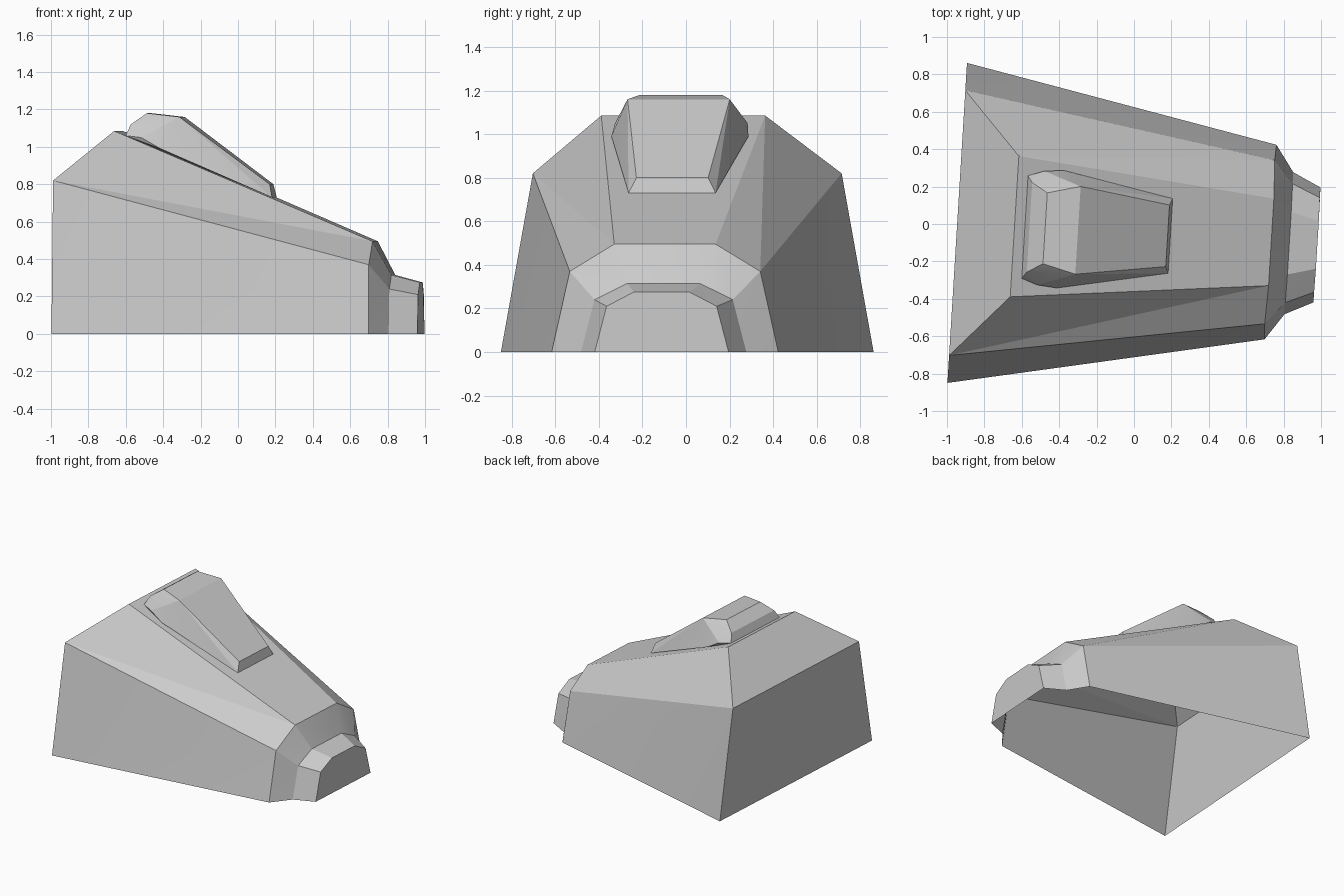
import bpy, bmesh, math
from mathutils import Matrix

if "Cube" in bpy.data.objects:
    bpy.data.objects.remove(bpy.data.objects["Cube"])

grey = bpy.data.materials.new("plain grey")
grey.use_nodes = True
colour = (0.6, 0.6, 0.6, 1)
grey.diffuse_color = colour
grey.node_tree.nodes["Principled BSDF"].inputs["Base Color"].default_value = colour

# The whole body is turned slightly about the vertical
TURN = Matrix.Translation((0, -0.052, 0)) @ Matrix.Rotation(math.radians(-3.5), 4, 'Z')


def finish(name, bm):
    bmesh.ops.recalc_face_normals(bm, faces=bm.faces)
    mesh = bpy.data.meshes.new(name)
    bm.transform(TURN)
    bm.to_mesh(mesh)
    bm.free()
    mesh.materials.append(grey)
    obj = bpy.data.objects.new(name, mesh)
    bpy.context.collection.objects.link(obj)
    bpy.ops.object.select_all(action='DESELECT')
    obj.select_set(True)
    bpy.context.view_layer.objects.active = obj
    bpy.ops.object.shade_smooth_by_angle(angle=math.radians(15))
    return obj


# Tapered hull, open underneath: (x, half width, z) from the ground up
sections = [
    [(-0.947, 0.857, 0), (-0.947, 0.71, 0.82), (-0.64, 0.377, 1.085)],
    [(0.731, 0.521, 0), (0.727, 0.438, 0.37), (0.735, 0.233, 0.495)],
    [(0.83, 0.38, 0), (0.83, 0.318, 0.24), (0.832, 0.167, 0.315)],
    [(0.98, 0.308, 0), (0.98, 0.253, 0.21), (0.982, 0.128, 0.275)],
]
bm = bmesh.new()
rings = []
for half in sections:
    ring = [(x, -w, z) for x, w, z in half] + [(x, w, z) for x, w, z in reversed(half)]
    rings.append([bm.verts.new(p) for p in ring])
for a, b in zip(rings, rings[1:]):
    for i in range(5):
        if i == 2:
            bm.faces.new((a[2], a[3], b[3], b[2]))
        else:
            bm.faces.new((a[i], a[i + 1], b[i + 1]))
            bm.faces.new((a[i], b[i + 1], b[i]))
# Closed ends: sloping rear roof, rear wall and nose plate
r = rings[0]
bm.faces.new((r[0], r[1], r[4], r[5]))
bm.faces.new((r[1], r[2], r[3], r[4]))
bm.faces.new(rings[-1])
finish("hull", bm)

# Faceted canopy on the sloping roof
canopy = [
    (-0.585, 0.275, 1.06), (-0.56, 0.24, 1.12), (-0.476, 0.19, 1.18),
    (-0.30, 0.235, 1.16), (-0.5, 0.305, 1.05), (-0.395, 0.315, 0.99),
    (0.18, 0.165, 0.80), (0.195, 0.2, 0.73),
]
bm = bmesh.new()
for x, w, z in canopy:
    for side in (-1, 1):
        bm.verts.new((x, side * w, z))
bmesh.ops.convex_hull(bm, input=bm.verts)
bmesh.ops.dissolve_limit(bm, angle_limit=math.radians(2), verts=bm.verts, edges=bm.edges)
finish("canopy", bm)
